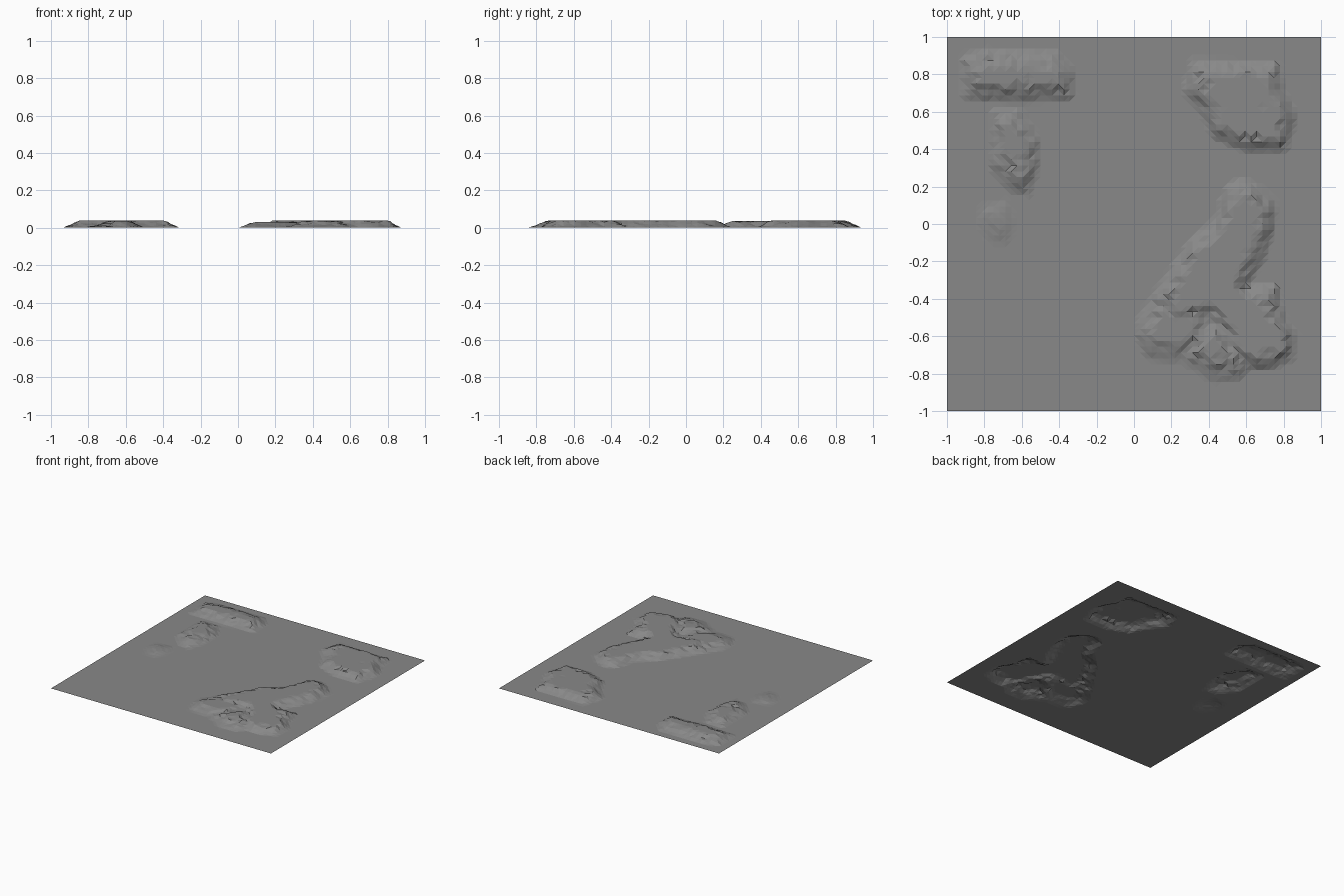
import bpy
import bmesh
import random
from mathutils import Vector, noise
from mathutils.geometry import intersect_point_line

random.seed(4)
CELLS = 64
TOP = 0.04

cube = bpy.data.objects.get("Cube")
if cube:
    bpy.data.objects.remove(cube)

stone = bpy.data.materials.new("plain_grey")
stone.use_nodes = True
grey = (0.25, 0.25, 0.25, 1)
stone.diffuse_color = grey
stone.node_tree.nodes["Principled BSDF"].inputs["Base Color"].default_value = grey

# Each hill: foot outline, height, slope width
HILLS = [
    # long plateau at the back right corner
    ([(-.93, .9), (-.8, .94), (-.4, .92), (-.32, .83), (-.31, .66), (-.65, .65), (-.92, .67)], TOP, .09),
    # smaller plateau in front of it
    ([(-.78, .62), (-.6, .62), (-.5, .45), (-.5, .3), (-.56, .15), (-.66, .17), (-.78, .3)], .036, .09),
    # low mound
    ([(-.82, .1), (-.68, .13), (-.63, .02), (-.66, -.11), (-.78, -.1), (-.84, 0)], .012, .07),
    # square plateau at the back left
    ([(.3, .88), (.78, .87), (.8, .72), (.88, .58), (.82, .39), (.6, .38), (.42, .46), (.35, .6), (.26, .7)], TOP, .08),
    # large forked plateau: main ridge
    ([(.48, .2), (.58, .25), (.68, .2), (.76, .12), (.75, -.04), (.7, -.18), (.61, -.33), (.77, -.31),
      (.8, -.48), (.88, -.6), (.85, -.73), (.72, -.78), (.55, -.78), (.48, -.66), (.38, -.5), (.2, -.56),
      (.08, -.4), (.18, -.26), (.3, -.08), (.44, .04)], TOP, .075),
    # its broken lower shoulders
    ([(.02, -.5), (.12, -.35), (.4, -.45), (.42, -.62), (.24, -.74), (.06, -.72), (0, -.6)], .03, .09),
    ([(.3, -.5), (.5, -.5), (.66, -.7), (.58, -.83), (.42, -.85), (.25, -.74)], TOP, .13),
]


def depth_inside(x, y, outline):
    """Distance from a point inside the outline to its edge, or 0 outside."""
    p, inside, nearest = Vector((x, y, 0)), False, 9.0
    for (ax, ay), (bx, by) in zip(outline, outline[1:] + outline[:1]):
        if (ay > y) != (by > y) and x < (bx - ax) * (y - ay) / (by - ay) + ax:
            inside = not inside
        a, b = Vector((ax, ay, 0)), Vector((bx, by, 0))
        q, t = intersect_point_line(p, a, b)
        q = a.lerp(b, min(max(t, 0), 1))
        nearest = min(nearest, (p - q).length)
    return nearest if inside else 0.0


def height(x, y):
    best = 0.0
    for outline, top, width in HILLS:
        d = depth_inside(x, y, outline)
        if d > 0:
            # rough slope that levels off at the plateau
            rough = 1 + .45 * noise.noise(Vector((x * 11, y * 11, 3))) + random.uniform(-.25, .25)
            best = max(best, min(top, top * rough * d / width))
    return best


# Terrain sheet raised into plateaus
bm = bmesh.new()
bmesh.ops.create_grid(bm, x_segments=CELLS, y_segments=CELLS, size=1)
for v in bm.verts:
    v.co.z = height(v.co.x, v.co.y)
bmesh.ops.triangulate(bm, faces=bm.faces[:])

mesh = bpy.data.meshes.new("terrain")
bm.to_mesh(mesh)
bm.free()
mesh.materials.append(stone)
terrain = bpy.data.objects.new("terrain", mesh)
bpy.context.collection.objects.link(terrain)
